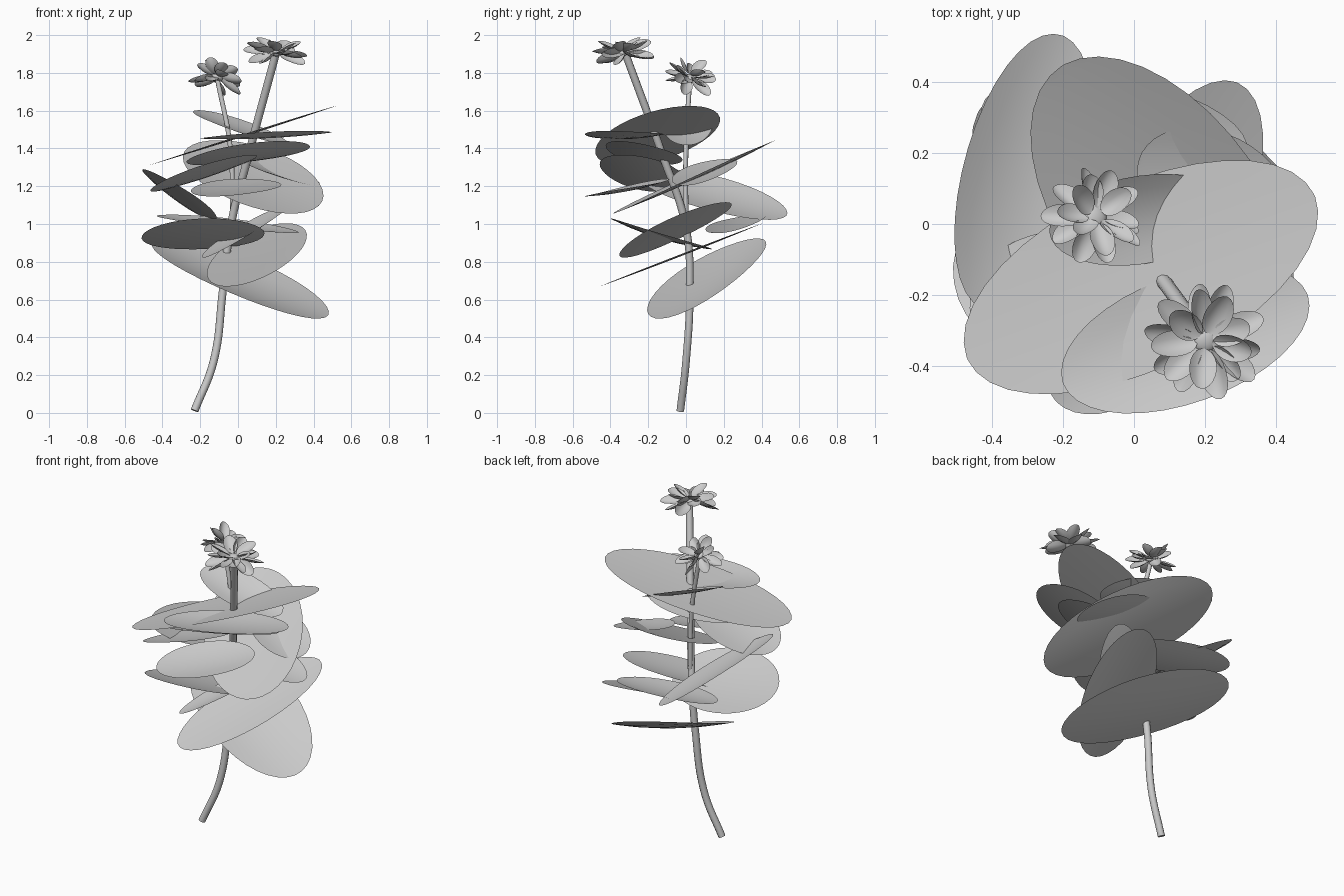
import bpy, math, random
from mathutils import Vector, Matrix

if "Cube" in bpy.data.objects:
    bpy.data.objects.remove(bpy.data.objects["Cube"])

random.seed(4)


def mesh_object(name, verts, faces):
    me = bpy.data.meshes.new(name)
    me.from_pydata([tuple(v) for v in verts], [], faces)
    me.update()
    for p in me.polygons:
        p.use_smooth = True
    ob = bpy.data.objects.new(name, me)
    bpy.context.collection.objects.link(ob)
    return ob


def blade(a, b, half_width, normal, cup=0.0, nl=18, nw=6):
    """Oval sheet between two tips, its edges bent along the normal by cup."""
    a, b, n = Vector(a), Vector(b), Vector(normal)
    long = (b - a).normalized()
    n = (n - long * n.dot(long)).normalized()
    side = n.cross(long)
    verts, faces = [], []
    for i in range(nl + 1):
        t = 0.5 - 0.5 * math.cos(math.pi * i / nl)
        w = half_width * max(0.02, math.sin(math.pi * i / nl))
        for j in range(nw + 1):
            s = 2 * j / nw - 1
            lift = cup * ((s * w / half_width) ** 2 + 0.6 * (2 * t - 1) ** 2 - 0.45)
            verts.append(a.lerp(b, t) + side * (s * w) + n * lift)
    for i in range(nl):
        for j in range(nw):
            k = i * (nw + 1) + j
            faces.append((k, k + nw + 1, k + nw + 2, k + 1))
    return verts, faces


def leaf(name, a, b, half_width, tilt_x, tilt_y, cup=.025):
    """Leaf whose surface normal leans by (tilt_x, tilt_y) from straight up."""
    mesh_object(name, *blade(a, b, half_width, (tilt_x, tilt_y, 1), cup))


def stem(name, points, radius):
    cu = bpy.data.curves.new(name, 'CURVE')
    cu.dimensions = '3D'
    cu.bevel_depth = radius
    cu.bevel_resolution = 3
    cu.use_fill_caps = True
    sp = cu.splines.new('BEZIER')
    sp.bezier_points.add(len(points) - 1)
    for bp, co in zip(sp.bezier_points, points):
        bp.co = co
        bp.handle_left_type = bp.handle_right_type = 'AUTO'
    ob = bpy.data.objects.new(name, cu)
    bpy.context.collection.objects.link(ob)


# Stems
stem("main_stem", [(-.23, -.03, .012), (-.13, 0, .27), (-.08, .02, .65), (-.04, 0, .98),
                   (.06, -.13, 1.38), (.2, -.32, 1.9)], .021)
stem("side_stem", [(-.03, 0, 1), (-.04, 0, 1.4), (-.11, .02, 1.77)], .013)

# Lower leaves
leaf("lowest_leaf", (.46, -.09, .5), (-.44, .32, .91), .28, .27, -.38, .04)
leaf("low_front_leaf", (-.09, -.45, .67), (.29, .4, 1), .2, 0, -.39, .01)
leaf("low_left_leaf", (-.51, -.12, .92), (.14, -.15, .95), .28, 0, .3)
leaf("low_back_leaf", (-.43, .33, 1.04), (.32, .2, .95), .15, .12, -.15)
leaf("low_narrow_leaf", (-.17, -.34, .82), (.28, .23, 1.11), .13, -.44, -.22)

# Middle leaves
leaf("mid_back_leaf", (-.2, .53, 1.04), (-.43, -.24, 1.26), .19, .52, .1)
leaf("mid_wide_leaf", (-.2, .45, 1.43), (.36, -.36, 1.06), .29, 0, -.41)
leaf("mid_left_leaf", (-.46, -.2, 1.17), (.1, -.28, 1.36), .22, -.32, .16)
leaf("mid_front_leaf", (-.22, -.5, 1.15), (.2, -.12, 1.22), .17, .1, -.15)
leaf("mid_right_leaf", (.02, .2, 1.34), (.42, 0, 1.2), .16, .33, -.22)

# Upper leaves
leaf("upper_front_leaf", (-.27, -.3, 1.33), (.38, -.15, 1.4), .2, -.1, .26)
leaf("top_front_leaf", (-.2, -.45, 1.45), (.49, -.2, 1.48), .18, -.04, .05)
leaf("top_wide_leaf", (-.47, -.38, 1.31), (.51, .08, 1.62), .26, -.33, 0, .01)
leaf("top_small_leaf", (-.24, -.02, 1.59), (.27, .05, 1.42), .13, .33, -.28)


# Flowers: layered rings of petals around a domed centre
def flower(name, centre, normal, radius, low, high):
    basis = Vector((0, 0, 1)).rotation_difference(Vector(normal)).to_matrix().to_4x4()
    place = Matrix.Translation(centre) @ basis
    verts, faces = [], []
    for count, rise, size in ((10, low, 1), (9, high, .9)):
        for k in range(count):
            ang = 2 * math.pi * (k + random.uniform(-.2, .2)) / count + rise * 3
            up = rise + random.uniform(-.3, .3)
            r = radius * size * random.uniform(.88, 1)
            d = Vector((math.cos(ang) * math.cos(up), math.sin(ang) * math.cos(up), math.sin(up)))
            roll = random.uniform(-.8, .8)
            n = Vector((-math.sin(ang) * roll, math.cos(ang) * roll, 1))
            v, f = blade(d * .025, d * r, radius * .22, n, .02, 10, 4)
            base = len(verts)
            verts += [place @ p for p in v]
            faces += [tuple(q + base for q in face) for face in f]
    mesh_object(name + "_petals", verts, faces)
    bpy.ops.mesh.primitive_uv_sphere_add(segments=20, ring_count=10, radius=.034)
    eye = bpy.context.object
    eye.name = name + "_centre"
    eye.matrix_world = place @ Matrix.Diagonal((1, 1, .5, 1))
    bpy.ops.object.shade_smooth()


flower("tall_flower", (.2, -.33, 1.905), (.05, -.12, 1), .18, -.05, .38)
flower("short_flower", (-.11, .02, 1.775), (.3, .2, .9), .155, -.22, .4)
